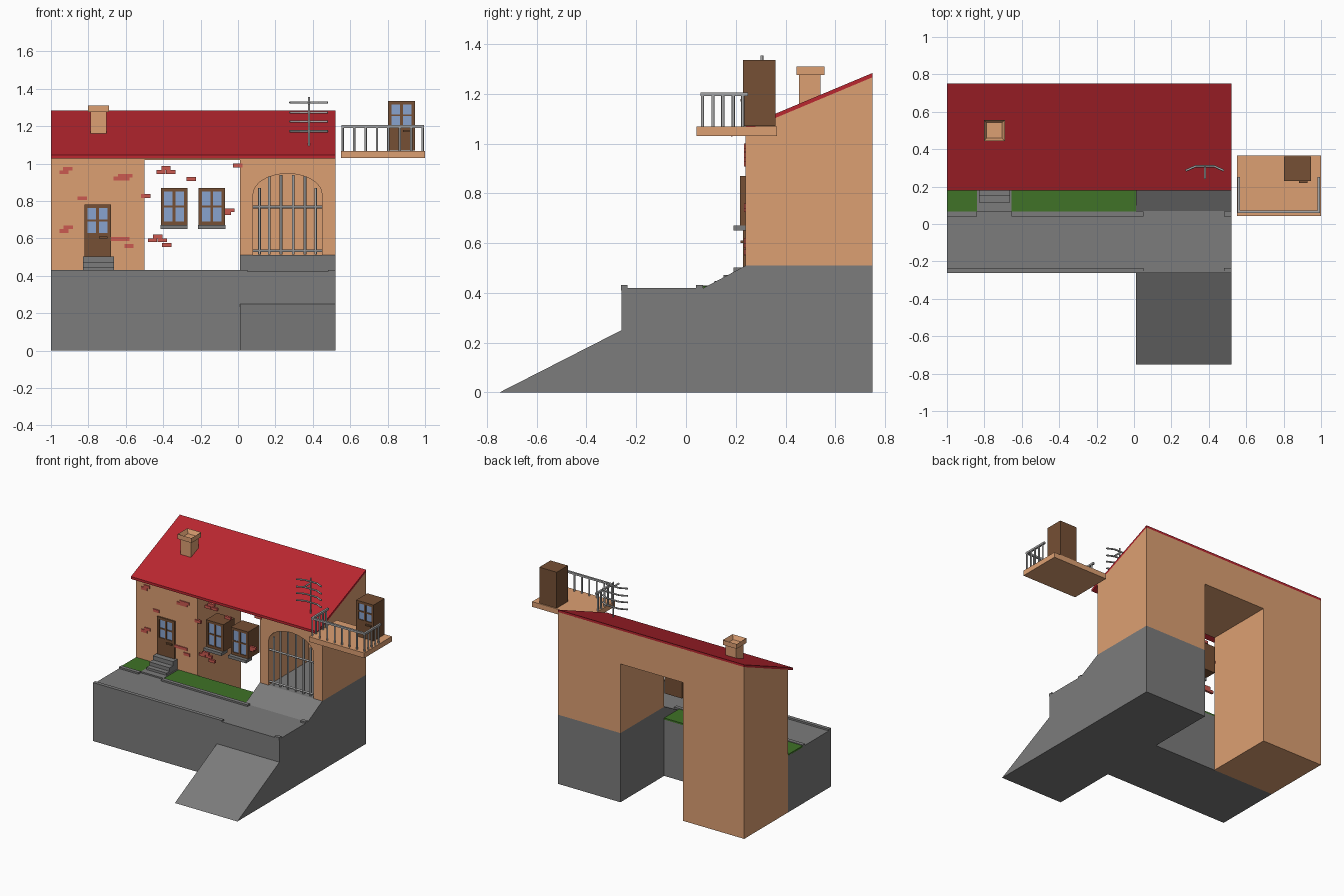
import bpy, bmesh, math
from mathutils import Vector

if "Cube" in bpy.data.objects:
    bpy.data.objects.remove(bpy.data.objects["Cube"])


def mat(name, col):
    m = bpy.data.materials.new(name)
    m.diffuse_color = (*col, 1)
    m.use_nodes = True
    m.node_tree.nodes["Principled BSDF"].inputs["Base Color"].default_value = m.diffuse_color
    return m


ORANGE = mat("plaster", (0.72, 0.35, 0.17))
RED = mat("roof_red", (0.50, 0.02, 0.03))
BROWN = mat("wood", (0.18, 0.08, 0.035))
GREEN = mat("grass", (0.05, 0.17, 0.02))
BRICK = mat("brick", (0.60, 0.10, 0.08))
GLASS = mat("glass", (0.25, 0.37, 0.62))
STONE = mat("concrete", (0.2, 0.2, 0.2))
METAL = mat("metal", (0.40, 0.40, 0.40))


def finish(bm, name, m):
    bmesh.ops.recalc_face_normals(bm, faces=bm.faces)
    me = bpy.data.meshes.new(name)
    bm.to_mesh(me)
    bm.free()
    me.materials.append(m)
    ob = bpy.data.objects.new(name, me)
    bpy.context.collection.objects.link(ob)
    return ob


def add_box(bm, x0, x1, y0, y1, z0, z1):
    v = bmesh.ops.create_cube(bm, size=1)["verts"]
    for p in v:
        p.co = ((x0 + x1) / 2 + p.co.x * (x1 - x0), (y0 + y1) / 2 + p.co.y * (y1 - y0),
                (z0 + z1) / 2 + p.co.z * (z1 - z0))


def boxes(name, m, *bs):
    bm = bmesh.new()
    for b in bs:
        add_box(bm, *b)
    return finish(bm, name, m)


def prism(name, m, pts, a, b, axis="x"):
    """Extrude a (y,z) profile along x, or an (x,z) profile along y."""
    bm = bmesh.new()
    co = [(a, p, q) if axis == "x" else (p, a, q) for p, q in pts]
    f = bm.faces.new([bm.verts.new(c) for c in co])
    r = bmesh.ops.extrude_face_region(bm, geom=[f])["geom"]
    d = (b - a, 0, 0) if axis == "x" else (0, b - a, 0)
    bmesh.ops.translate(bm, vec=d, verts=[g for g in r if isinstance(g, bmesh.types.BMVert)])
    return finish(bm, name, m)


def rods(name, m, segs, r, n=8):
    bm = bmesh.new()
    for a, b in segs:
        a, b = Vector(a), Vector(b)
        mx = (b - a).to_track_quat("Z", "Y").to_matrix().to_4x4()
        mx.translation = (a + b) / 2
        bmesh.ops.create_cone(bm, cap_ends=True, segments=n, radius1=r, radius2=r,
                              depth=(b - a).length, matrix=mx)
    ob = finish(bm, name, m)
    bpy.context.view_layer.objects.active = ob
    ob.select_set(True)
    bpy.ops.object.shade_smooth_by_angle(angle=math.radians(50))
    ob.select_set(False)
    return ob


# Ground: street slab on the left, street + driveway + front ramp on the right
prism("street_base", STONE, [(-0.26, 0), (0.24, 0), (0.24, 0.42), (-0.26, 0.42)], -1, 0.01)
prism("driveway_base", STONE, [(-0.75, 0), (0.75, 0), (0.75, 0.51), (0.24, 0.51), (0.07, 0.42),
                               (-0.26, 0.42), (-0.26, 0.25)], 0.01, 0.52)
boxes("front_curb", STONE, (-1, 0.05, -0.262, -0.235, 0.41, 0.432),
      (0.05, 0.48, -0.262, -0.25, 0.41, 0.424), (0.48, 0.52, -0.262, -0.235, 0.41, 0.432))
boxes("house_curb", STONE, (-1, -0.84, 0.04, 0.068, 0.41, 0.432),
      (-0.655, 0.05, 0.04, 0.068, 0.41, 0.432), (0.48, 0.52, 0.04, 0.068, 0.41, 0.432))
boxes("lawn", GREEN, (-1, -0.84, 0.068, 0.24, 0.415, 0.427), (-0.655, 0.01, 0.068, 0.24, 0.415, 0.427))
boxes("garden_path", STONE, (-0.84, -0.655, 0.068, 0.24, 0.415, 0.43))

# House walls: left block, beam over the open middle, garage block
prism("left_wall", ORANGE, [(0.24, 0), (0.75, 0), (0.75, 1.267), (0.24, 1.053)], -1, -0.5)
prism("middle_beam", ORANGE, [(0.24, 1.02), (0.75, 1.02), (0.75, 1.267), (0.24, 1.053)], -0.5, 0.01)
garage = prism("garage", ORANGE, [(0.24, 0.51), (0.75, 0.51), (0.75, 1.267), (0.24, 1.053)], 0.01, 0.52)

# Arched garage opening
arch = [(0.45, 0.5)] + [(0.265 + 0.185 * math.cos(t), 0.835 + 0.112 * math.sin(t))
                        for t in [math.pi * i / 10 for i in range(11)]] + [(0.08, 0.5)]
cutter = prism("arch_cutter", ORANGE, arch, 0.1, 0.71, "y")
cutter.hide_render = True
mod = garage.modifiers.new("arch", "BOOLEAN")
mod.object = cutter
mod.solver = "EXACT"
bpy.context.view_layer.objects.active = garage
bpy.ops.object.modifier_apply(modifier=mod.name)
bpy.data.objects.remove(cutter)

# Roof slab
prism("roof", RED, [(0.18, 1.027), (0.75, 1.266), (0.75, 1.284), (0.18, 1.045)], -1, 0.52)

# Chimney with hollow cap
boxes("chimney", ORANGE, (-0.788, -0.702, 0.455, 0.54, 1.13, 1.28))
bm = bmesh.new()
add_box(bm, -0.803, -0.69, 0.443, 0.557, 1.275, 1.31)
bm.faces.ensure_lookup_table()
top = max(bm.faces, key=lambda f: f.calc_center_median().z)
bmesh.ops.inset_region(bm, faces=[top], thickness=0.022)
bmesh.ops.translate(bm, vec=(0, 0, -0.03), verts=top.verts)
finish(bm, "chimney_cap", ORANGE)

# Garage gate bars
segs = [((x, 0.255, 0.515), (x, 0.255, z)) for x, z in
        zip((0.115, 0.167, 0.23, 0.295, 0.358, 0.415), (0.87, 0.935, 0.94, 0.94, 0.935, 0.87))]
segs += [((0.08, 0.255, z), (0.45, 0.255, z)) for z in (0.533, 0.768)]
rods("garage_gate", METAL, segs, 0.007)


# Windows and doors: deep block, raised frame bars, glass panes
def opening(name, x0, z0, z1, y, pane_z0, depth=0.13):
    x1, t = x0 + 0.142, 0.018
    xm, zm = (x0 + x1) / 2, (pane_z0 + z1 - t) / 2
    f = (y, y + 0.016)
    boxes(name + "_frame", BROWN, (x0, x1, y + 0.012, y + depth, z0, z1),
          (x0, x0 + t, *f, z0, z1), (x1 - t, x1, *f, z0, z1),
          (x0 + t, x1 - t, *f, z1 - t, z1), (x0 + t, x1 - t, *f, z0, pane_z0),
          (xm - 0.007, xm + 0.007, *f, pane_z0, z1 - t),
          (x0 + t, x1 - t, y + 0.003, y + 0.016, zm - 0.005, zm + 0.005))
    boxes(name + "_glass", GLASS, (x0 + t, x1 - t, y + 0.007, y + 0.014, pane_z0, z1 - t))


for i, x in enumerate((-0.413, -0.211)):
    opening(f"window_{i + 1}", x, 0.67, 0.87, 0.217, 0.69)
    boxes(f"window_sill_{i + 1}", STONE, (x - 0.002, x + 0.144, 0.19, 0.26, 0.65, 0.671))
for name, x, z in (("front_door", -0.822, 0.5), ("balcony_door", 0.803, 1.07)):
    dz = 0.28 if z < 1 else 0.265
    opening(name, x, z, z + dz, 0.23, z + 0.13)
    boxes(name + "_handle", BROWN, (x + 0.08, x + 0.125, 0.219, 0.232, z + 0.1, z + 0.11))

# Front steps
boxes("front_steps", STONE, (-0.828, -0.663, 0.115, 0.24, 0.42, 0.447),
      (-0.828, -0.663, 0.15, 0.24, 0.447, 0.473), (-0.828, -0.663, 0.19, 0.24, 0.473, 0.503))

# Scattered exposed bricks
spots = [(-.91, .973), (-.93, .953), (-.64, .92), (-.59, .935), (-.617, .935), (-.605, .92),
         (-.832, .815), (-.907, .66), (-.93, .64), (-.655, .597), (-.605, .597), (-.583, .56),
         (-.385, .977), (-.412, .955), (-.36, .955), (-.25, .918), (-.493, .827), (-.43, .61),
         (-.457, .59), (-.405, .59), (-.38, .565), (-.045, .75), (-.062, .735), (-.002, .99)]
boxes("wall_bricks", BRICK, *[(x - 0.025, x + 0.025, 0.233, 0.25, z - 0.01, z + 0.01) for x, z in spots])

# Roof antenna: mast with four bent crossbars
segs = [((0.38, 0.305, 1.07), (0.38, 0.305, 1.355)), ((0.38, 0.305, 1.32), (0.38, 0.24, 1.32))]
for z in (1.327, 1.273, 1.225, 1.173):
    p = [(0.276, 0.285, z), (0.33, 0.309, z), (0.43, 0.309, z), (0.48, 0.285, z)]
    segs += list(zip(p, p[1:]))
rods("antenna", METAL, segs, 0.006)

# Balcony slab and railing
boxes("balcony_slab", ORANGE, (0.55, 1.0, 0.043, 0.365, 1.03, 1.068))
xa, xb, ya, yb, zt = 0.56, 0.987, 0.066, 0.25, 1.198
boxes("balcony_handrail", METAL, (xa - .007, xb + .007, ya - .007, ya + .007, zt - .007, zt + .007),
      (xa - .007, xa + .007, ya, yb, zt - .007, zt + .007), (xb - .007, xb + .007, ya, yb, zt - .007, zt + .007))
segs = [((xa + (xb - xa) * i / 7, ya, 1.06), (xa + (xb - xa) * i / 7, ya, zt)) for i in range(8)]
for x in (xa, xb):
    segs += [((x, y, 1.06), (x, y, zt)) for y in (0.108, 0.148, 0.19, 0.228)]
rods("balcony_balusters", METAL, segs, 0.0065)
